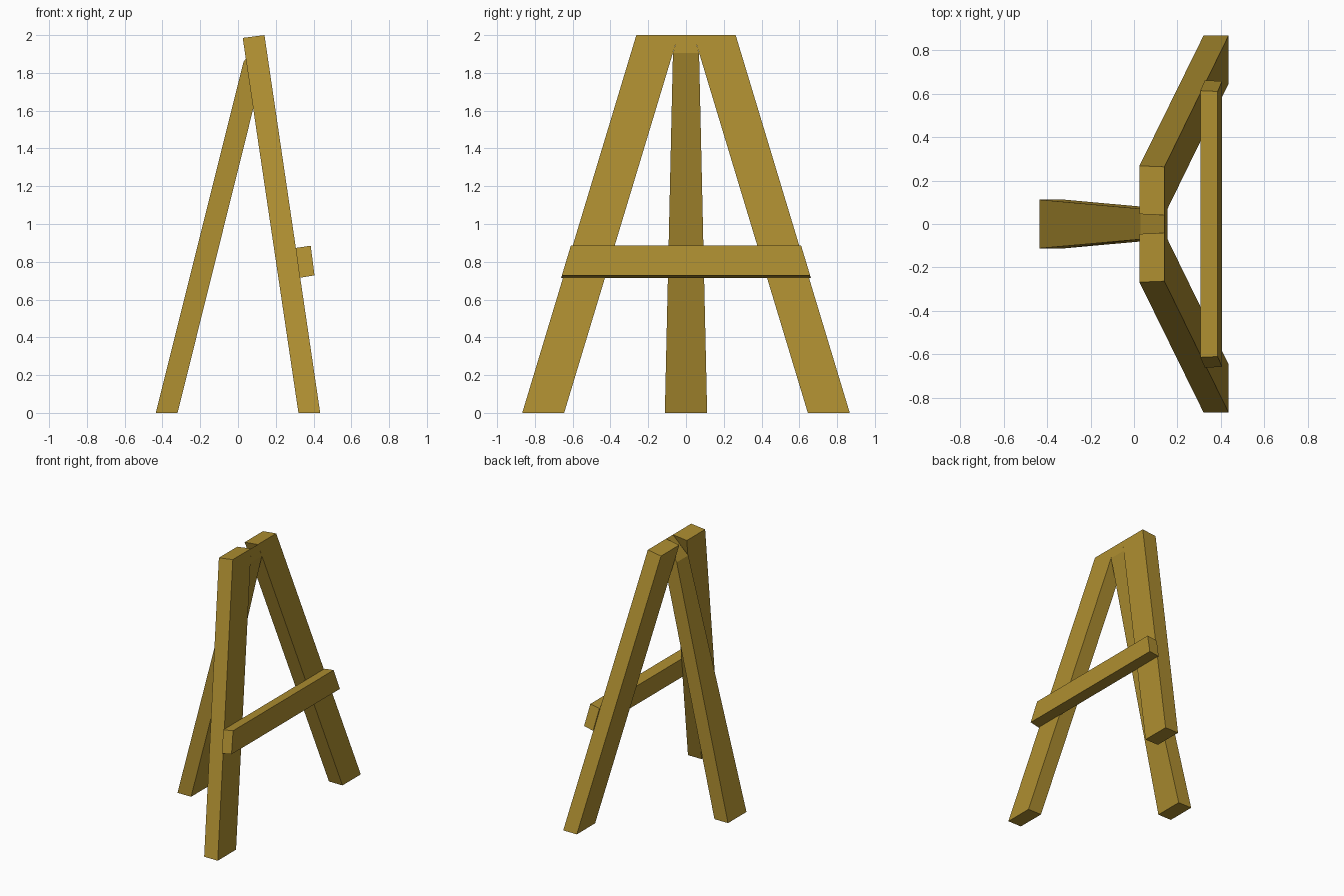
import bpy
import bmesh

cube = bpy.data.objects.get("Cube")
if cube:
    bpy.data.objects.remove(cube, do_unlink=True)

wood = bpy.data.materials.new("golden_wood")
wood.use_nodes = True
colour = (0.42, 0.27, 0.03, 1)
wood.diffuse_color = colour
wood.node_tree.nodes["Principled BSDF"].inputs["Base Color"].default_value = colour


def beam(name, profile, y_from, y_to):
    """Beam with an x-z side profile; its y limits are functions of height."""
    bm = bmesh.new()
    a = [bm.verts.new((x, y_from(z), z)) for x, z in profile]
    b = [bm.verts.new((x, y_to(z), z)) for x, z in profile]
    bm.faces.new(a)
    bm.faces.new(b)
    for i in range(len(profile)):
        j = (i + 1) % len(profile)
        bm.faces.new((a[i], a[j], b[j], b[i]))
    bmesh.ops.recalc_face_normals(bm, faces=bm.faces)
    mesh = bpy.data.meshes.new(name)
    bm.to_mesh(mesh)
    bm.free()
    mesh.materials.append(wood)
    obj = bpy.data.objects.new(name, mesh)
    bpy.context.collection.objects.link(obj)
    return obj


SPLAY = 0.302  # sideways lean of the leg pair

# Pair of leaning legs
leg_profile = [(0.32, 0), (0.435, 0), (0.14, 2.0), (0.025, 1.985)]
for name, s in (("back_side_leg", 1), ("front_side_leg", -1)):
    beam(name, leg_profile,
         lambda z: s * (0.645 - SPLAY * z),
         lambda z: s * (0.867 - SPLAY * z))

# Tapered prop leg, its bevelled top closing the gap between the pair
prop_profile = [(-0.435, 0), (-0.32, 0), (0.154, 1.905), (0.14, 2.0), (0.03, 1.86)]


def prop_half(z):
    return min(0.112 - 0.0225 * z, 0.645 - SPLAY * z)


beam("prop_leg", prop_profile, lambda z: -prop_half(z), prop_half)

# Ledge across the leg pair
ledge_profile = [(0.305, 0.873), (0.385, 0.885), (0.405, 0.728), (0.326, 0.715)]


def ledge_half(z):
    return 0.877 - SPLAY * z


beam("ledge", ledge_profile, lambda z: -ledge_half(z), ledge_half)
